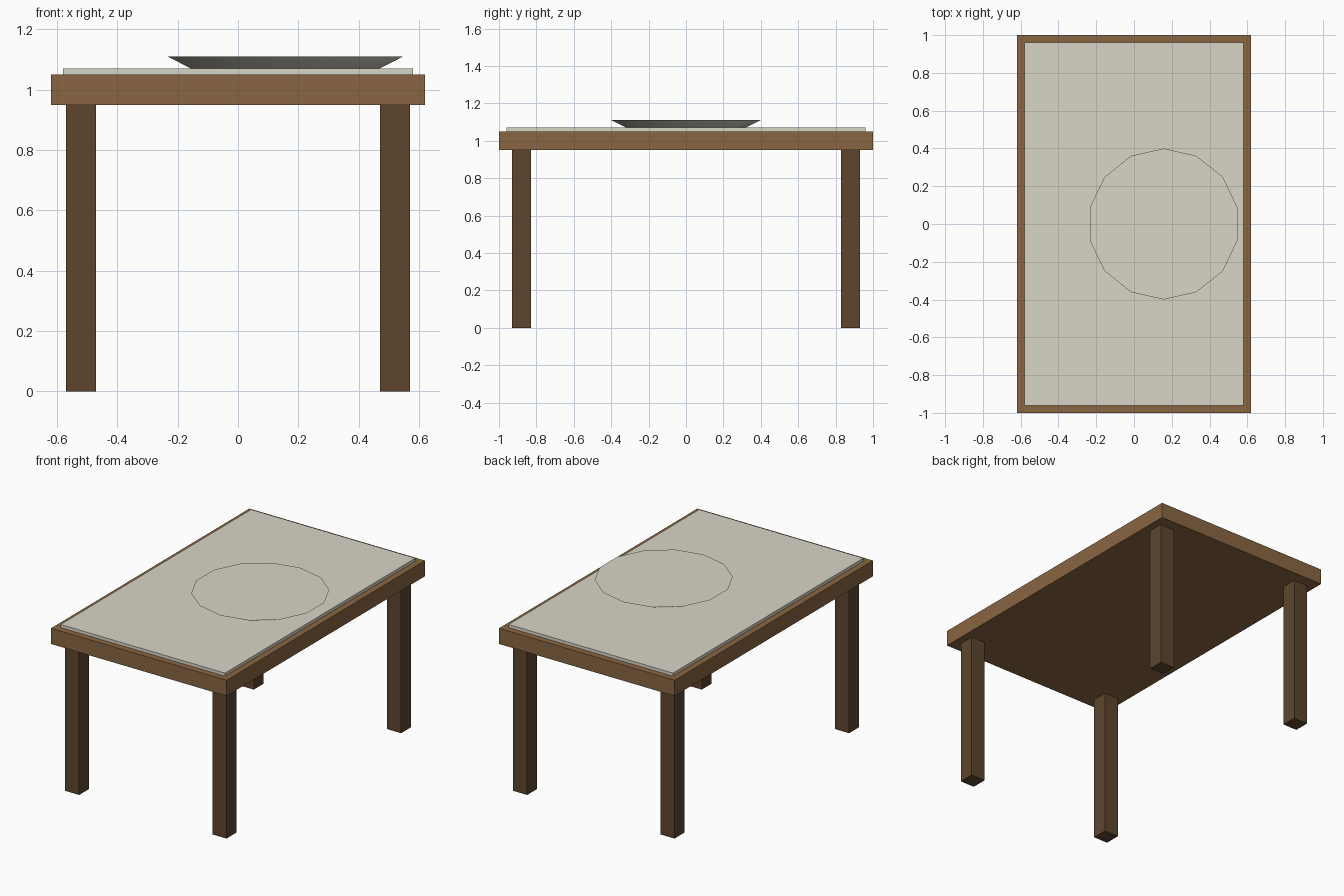
import bpy
import math

cube = bpy.data.objects.get("Cube")
if cube:
    bpy.data.objects.remove(cube, do_unlink=True)


def material(name, color):
    mat = bpy.data.materials.new(name)
    mat.use_nodes = True
    mat.diffuse_color = (*color, 1)
    bsdf = mat.node_tree.nodes["Principled BSDF"]
    bsdf.inputs["Base Color"].default_value = (*color, 1)
    return mat


wood = material("warm wood", (0.254, 0.133, 0.054))
dark_wood = material("dark wood", (0.109, 0.060, 0.027))
linen = material("pale linen", (0.694, 0.665, 0.565))


def box(name, center, size, mat):
    bpy.ops.mesh.primitive_cube_add(size=1, location=center)
    obj = bpy.context.object
    obj.name = name
    obj.scale = size
    bpy.ops.object.transform_apply(location=False, rotation=False, scale=True)
    obj.data.materials.append(mat)
    return obj


# Table top and the cloth lying on it
box("table_top", (0, 0, 1.0), (1.24, 2.0, 0.1), wood)
box("table_cloth", (0, 0, 1.06), (1.16, 1.92, 0.02), linen)

# Four square legs
for end, y in (("front", -0.88), ("back", 0.88)):
    for side, x in (("right", -0.52), ("left", 0.52)):
        box(f"{end}_{side}_leg", (x, y, 0.475), (0.1, 0.1, 0.95), dark_wood)

# Flared plate, off centre, with a flat top
bpy.ops.mesh.primitive_cone_add(vertices=14, radius1=0.32, radius2=0.4,
                                depth=0.04, location=(0.157, 0, 1.09))
plate = bpy.context.object
plate.name = "plate"
plate.data.materials.append(linen)
bpy.ops.object.shade_smooth_by_angle(angle=math.radians(30))
